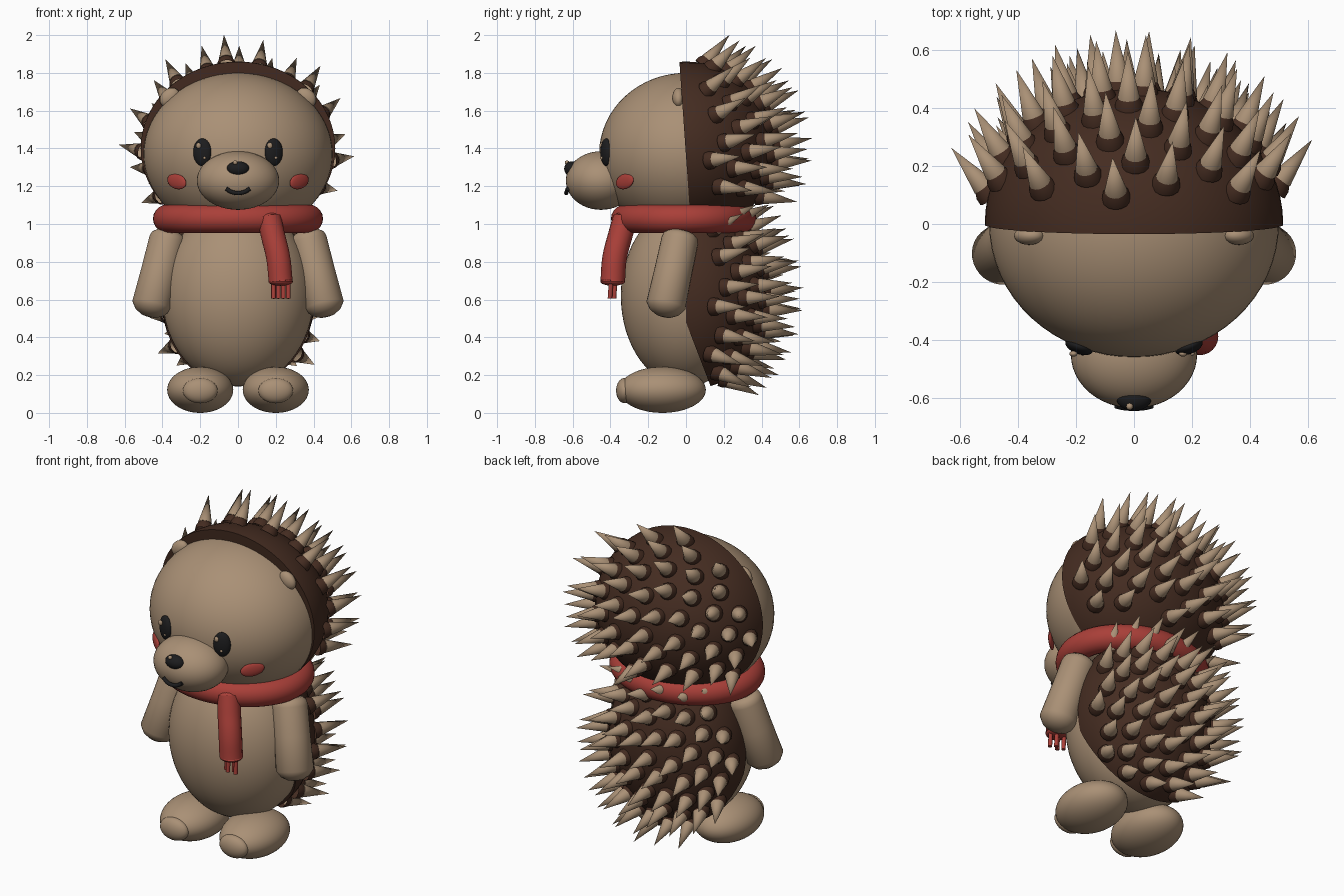
import bpy, bmesh, math
from mathutils import Vector, Matrix

if "Cube" in bpy.data.objects:
    bpy.data.objects.remove(bpy.data.objects["Cube"])


def material(name, rgb):
    m = bpy.data.materials.new(name)
    m.use_nodes = True
    m.diffuse_color = (*rgb, 1)
    bsdf = next(n for n in m.node_tree.nodes if n.type == "BSDF_PRINCIPLED")
    bsdf.inputs["Base Color"].default_value = (*rgb, 1)
    bsdf.inputs["Roughness"].default_value = 0.7
    return m


TAN = material("tan fur", (0.40, 0.28, 0.18))
BROWN = material("dark brown coat", (0.058, 0.025, 0.015))
RED = material("red wool", (0.40, 0.05, 0.04))
BLACK = material("black", (0.012, 0.012, 0.013))


def smooth(ob, angle=40):
    bpy.ops.object.select_all(action="DESELECT")
    ob.select_set(True)
    bpy.context.view_layer.objects.active = ob
    bpy.ops.object.shade_smooth_by_angle(angle=math.radians(angle))


def finish(name, bm, *mats):
    bmesh.ops.recalc_face_normals(bm, faces=bm.faces)
    mesh = bpy.data.meshes.new(name)
    bm.to_mesh(mesh)
    bm.free()
    for m in mats:
        mesh.materials.append(m)
    ob = bpy.data.objects.new(name, mesh)
    bpy.context.collection.objects.link(ob)
    smooth(ob)


def ellipsoid(name, centre, radii, mat, turn=Matrix(), cuts=(), seg=48):
    """Ellipsoid, optionally trimmed by (point, normal) planes and capped."""
    bm = bmesh.new()
    frame = Matrix.Translation(centre) @ turn @ Matrix.Diagonal((*radii, 1))
    bmesh.ops.create_uvsphere(bm, u_segments=seg, v_segments=seg // 2, radius=1, matrix=frame)
    for point, normal in cuts:
        geom = bm.verts[:] + bm.edges[:] + bm.faces[:]
        cut = bmesh.ops.bisect_plane(bm, geom=geom, plane_co=point, plane_no=normal, clear_inner=True)
        edges = [e for e in cut["geom_cut"] if isinstance(e, bmesh.types.BMEdge)]
        bmesh.ops.contextual_create(bm, geom=edges)
    finish(name, bm, mat)


def lathe(bm, profile, base, direction, sides, dark_below=-1):
    """Turn (radius, height) points round an axis; low faces get the second material."""
    frame = Matrix.Translation(base) @ Vector(direction).to_track_quat("Z", "Y").to_matrix().to_4x4()
    rings = []
    for r, h in profile:
        count = sides if r > 0 else 1
        angles = [math.tau * k / count for k in range(count)]
        rings.append([bm.verts.new(frame @ Vector((r * math.cos(a), r * math.sin(a), h))) for a in angles])
    for (a, b), (r, h) in zip(zip(rings, rings[1:]), profile):
        for k in range(sides):
            j = (k + 1) % sides
            loop = [a[k % len(a)], a[j % len(a)], b[j % len(b)], b[k % len(b)]]
            face = bm.faces.new(list(dict.fromkeys(loop)))
            face.material_index = 1 if h < dark_below else 0


def tube(name, points, radius, mat):
    curve = bpy.data.curves.new(name, "CURVE")
    curve.dimensions = "3D"
    curve.bevel_depth = radius
    curve.bevel_resolution = 5
    curve.use_fill_caps = True
    spline = curve.splines.new("BEZIER")
    spline.bezier_points.add(len(points) - 1)
    for bp, p in zip(spline.bezier_points, points):
        bp.co = p
        bp.handle_left_type = bp.handle_right_type = "AUTO"
    curve.materials.append(mat)
    ob = bpy.data.objects.new(name, curve)
    bpy.context.collection.objects.link(ob)
    bpy.ops.object.select_all(action="DESELECT")
    ob.select_set(True)
    bpy.context.view_layer.objects.active = ob
    bpy.ops.object.convert(target="MESH")
    smooth(bpy.context.object)


def spikes(name, centre, radii, low, high, sweep, count=66):
    """Spiral of spikes over the rear half of an ellipsoid, swept backwards."""
    bm = bmesh.new()
    profile = [(0.05, -0.015), (0.047, 0.01), (0.036, 0.03), (0.039, 0.03), (0, 0.205)]
    for i in range(count):
        ny = 1 - 0.8 * (i + 0.5) / count
        ring, a = math.sqrt(1 - ny * ny), i * math.pi * (3 - math.sqrt(5)) + math.radians(159)
        unit = Vector((ring * math.cos(a), ny, ring * math.sin(a)))
        base = Vector([c + u * r for c, u, r in zip(centre, unit, radii)])
        if low < base.z < high:
            normal = Vector([u / r for u, r in zip(unit, radii)]).normalized()
            lathe(bm, profile, base, normal + Vector(sweep), 14, dark_below=0.025)
    finish(name, bm, TAN, BROWN)


# Head and body, with the spiny coat over the back of each
ellipsoid("head", (0, 0, 1.37), (0.5, 0.46, 0.43), TAN, seg=64, cuts=[((0, 0.06, 1.4), (0, -1, 0))])
ellipsoid("body", (0, 0, 0.62), (0.4, 0.345, 0.48), TAN, seg=64)
HEAD_COAT = (0, 0, 1.40), (0.515, 0.47, 0.46)
BODY_COAT = (0, 0.05, 0.63), (0.41, 0.37, 0.5)
ellipsoid("head_coat", *HEAD_COAT, BROWN, seg=64, cuts=[((0, -0.035, 1.86), (0, 1, 0.07))])
ellipsoid("body_coat", *BODY_COAT, BROWN, seg=64,
          cuts=[((0, 0, 0.5), (0, 1, 0)), ((0, 0, 0.48), (0, 0.26, 0.1))])
spikes("head_spikes", *HEAD_COAT, 1.14, 2, sweep=(0, 0.9, 0.3))
spikes("body_spikes", *BODY_COAT, 0.16, 1.06, sweep=(0, 1.05, 0.1))

# Snout, nose and mouth
ellipsoid("snout", (0, -0.45, 1.23), (0.218, 0.186, 0.155), TAN)
ellipsoid("nose", (0, -0.603, 1.292), (0.06, 0.042, 0.04), BLACK, seg=32)
ellipsoid("nose_glint", (-0.015, -0.63, 1.325), (0.012, 0.012, 0.012), TAN, seg=16)
tube("mouth", [(-0.062, -0.626, 1.187), (-0.035, -0.632, 1.17), (0, -0.634, 1.164),
               (0.035, -0.632, 1.17), (0.062, -0.626, 1.187)], 0.011, BLACK)

# Paired parts
for side, s in (("left", 1), ("right", -1)):
    tilt = Matrix.Rotation(s * 0.35, 4, "Z")
    ellipsoid(side + "_eye", (s * 0.189, -0.423, 1.38), (0.05, 0.026, 0.073), BLACK, tilt, seg=32)
    ellipsoid(side + "_eye_glint", (s * 0.189 - 0.02, -0.448, 1.415), (0.014, 0.01, 0.016), TAN, seg=16)
    ellipsoid(side + "_eye_small_glint", (s * 0.189 + 0.012, -0.447, 1.35), (0.008, 0.008, 0.008), TAN, seg=16)

    cheek_turn = Matrix.Rotation(s * 0.75, 4, "Z") @ Matrix.Rotation(s * -0.2, 4, "Y")
    ellipsoid(side + "_cheek", (s * 0.324, -0.324, 1.225), (0.068, 0.015, 0.04), RED, cheek_turn, seg=32)

    ear_turn = Matrix.Rotation(s * 0.75, 4, "Y")
    ellipsoid(side + "_ear", (s * 0.362, -0.04, 1.67), (0.058, 0.032, 0.045), TAN, ear_turn, seg=24)

    bm = bmesh.new()
    arm = [(0, -0.02), (0.07, -0.014), (0.092, 0.005), (0.098, 0.03), (0.1, 0.2),
           (0.105, 0.39), (0.08, 0.425), (0.045, 0.445), (0, 0.452)]
    lathe(bm, arm, (s * 0.367, -0.027, 0.94), (s * 0.1, -0.088, -0.41), 32)
    finish(side + "_arm", bm, TAN)

    ellipsoid(side + "_foot", (s * 0.2, -0.125, 0.122), (0.175, 0.23, 0.122), TAN)
    ellipsoid(side + "_foot_pad", (s * 0.2, -0.325, 0.118), (0.092, 0.045, 0.067), TAN, seg=32)

# Scarf: neck ring, hanging end and fringe
bpy.ops.mesh.primitive_torus_add(major_segments=64, minor_segments=20, major_radius=1,
                                 minor_radius=0.075, location=(0, -0.012, 1.028))
scarf = bpy.context.object
scarf.name = "scarf_ring"
for v in scarf.data.vertices:
    out = Vector((v.co.x, v.co.y, 0))
    around = out.normalized()
    across = out - around
    v.co = Vector((around.x * 0.375, around.y * 0.31, v.co.z)) + across
scarf.data.materials.append(RED)
smooth(scarf)

tail = [(0.165, -0.322, 1.03), (0.185, -0.348, 0.94), (0.213, -0.378, 0.82), (0.226, -0.388, 0.695)]
tube("scarf_end", tail, 0.065, RED)
ellipsoid("scarf_end_top", tail[0], (0.065, 0.065, 0.035), RED, seg=24)
ellipsoid("scarf_end_tip", tail[-1], (0.065, 0.065, 0.022), RED, seg=24)
for k in range(4):
    x = 0.188 + k * 0.026
    y = -0.375 - 0.022 * (k % 2)
    tube(f"scarf_fringe_{k + 1}", [(x, y, 0.7), (x, y - 0.003, 0.65), (x, y - 0.006, 0.605)], 0.012, RED)
